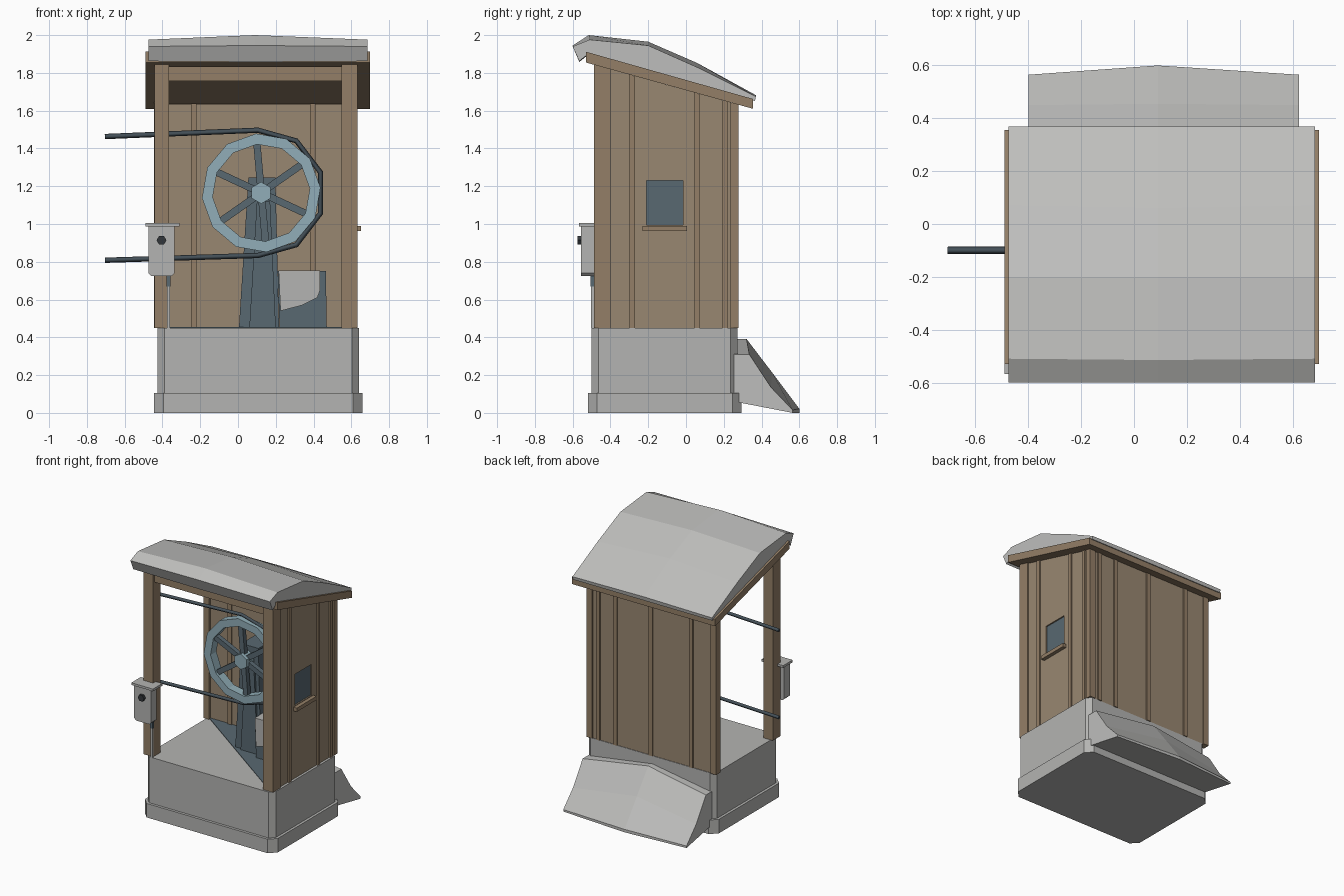
import bpy, bmesh, math
from mathutils import Vector, Matrix

if "Cube" in bpy.data.objects:
    bpy.data.objects.remove(bpy.data.objects["Cube"])


def material(name, r, g, b):
    lin = [(c / 255 / 12.92) if c < 11 else ((c / 255 + 0.055) / 1.055) ** 2.4 for c in (r, g, b)]
    m = bpy.data.materials.new(name)
    m.use_nodes = True
    m.diffuse_color = (*lin, 1)
    m.node_tree.nodes["Principled BSDF"].inputs["Base Color"].default_value = (*lin, 1)
    return m


PLANK = material("plank wood", 153, 135, 113)
TRIM = material("trim wood", 148, 127, 103)
STONE = material("concrete grey", 180, 180, 178)
SNOW = material("snow grey", 190, 190, 188)
STEEL = material("dark steel", 88, 104, 113)
CABLE = material("cable steel", 68, 80, 88)
RIM = material("pale blue", 145, 174, 184)
KNOB = material("knob black", 50, 54, 58)


def finish(name, bm, mat):
    bmesh.ops.recalc_face_normals(bm, faces=bm.faces)
    me = bpy.data.meshes.new(name)
    bm.to_mesh(me)
    bm.free()
    me.materials.append(mat)
    ob = bpy.data.objects.new(name, me)
    bpy.context.scene.collection.objects.link(ob)
    return ob


def loft(name, sections, mat):
    """Skin a list of equal-length point rings and cap both ends."""
    bm = bmesh.new()
    rings = [[bm.verts.new(p) for p in s] for s in sections]
    n = len(rings[0])
    for a, b in zip(rings, rings[1:]):
        for i in range(n):
            j = (i + 1) % n
            bm.faces.new((a[i], a[j], b[j], b[i]))
    bm.faces.new(rings[0])
    bm.faces.new(rings[-1])
    return finish(name, bm, mat)


def box(name, x, y, z, mat):
    ring = lambda h: [(x[0], y[0], h), (x[1], y[0], h), (x[1], y[1], h), (x[0], y[1], h)]
    return loft(name, [ring(z[0]), ring(z[1])], mat)


def prism_x(name, pts, x0, x1, mat):
    return loft(name, [[(x, y, z) for y, z in pts] for x in (x0, x1)], mat)


def chamfered(name, x, y, z, c, mat):
    pts = [(x[0] + c, y[0]), (x[1] - c, y[0]), (x[1], y[0] + c), (x[1], y[1] - c),
           (x[1] - c, y[1]), (x[0] + c, y[1]), (x[0], y[1] - c), (x[0], y[0] + c)]
    return loft(name, [[(a, b, h) for a, b in pts] for h in z], mat)


def disc(name, centre, r, y0, y1, sides, mat, turn=0):
    ring = lambda y: [(centre[0] + r * math.cos(turn + math.tau * i / sides), y,
                       centre[1] + r * math.sin(turn + math.tau * i / sides)) for i in range(sides)]
    return loft(name, [ring(y0), ring(y1)], mat)


def roof_z(y):
    return 1.855 - 0.277 * (y + 0.53)


# Foundation
BASE = 0.45
chamfered("plinth", (-0.445, 0.66), (-0.52, 0.295), (0, 0.105), 0.05, STONE)
chamfered("foundation", (-0.425, 0.64), (-0.5, 0.272), (0.1, BASE), 0.036, STONE)
loft("floor_plate", [[(-0.42, 0.25, h), (0.6, -0.48, h), (0.6, 0.25, h)]
                     for h in (BASE, BASE + 0.004)], STEEL)

# Walls: closed on the back and one side
box("back_wall", (-0.44, 0.625), (0.245, 0.268), (BASE, roof_z(0.262)), PLANK)
side = prism_x("side_wall", [(-0.48, BASE), (0.268, BASE), (0.268, roof_z(0.268)), (-0.48, roof_z(-0.48))],
               0.6, 0.622, PLANK)
cutter = box("window_cutter", (0.5, 0.7), (-0.21, -0.015), (0.995, 1.23), PLANK)
cutter.hide_render = True
mod = side.modifiers.new("window", 'BOOLEAN')
mod.object = cutter
mod.operation = 'DIFFERENCE'
bpy.context.view_layer.objects.active = side
bpy.ops.object.modifier_apply(modifier=mod.name)
bpy.data.objects.remove(cutter)
box("window_pane", (0.604, 0.612), (-0.212, -0.013), (0.99, 1.232), STEEL)
box("window_sill", (0.61, 0.65), (-0.23, 0.005), (0.962, 0.99), TRIM)

# Battens on the walls
for x in (0.54, 0.395, 0.1, -0.235):
    box("back_batten", (x - 0.015, x + 0.015), (0.262, 0.279), (BASE, roof_z(0.279)), TRIM)
for x in (0.395, -0.235):
    box("inner_batten", (x - 0.015, x + 0.015), (0.235, 0.25), (BASE, roof_z(0.25)), TRIM)
for y in (-0.285, 0.058, 0.207):
    prism_x("side_batten", [(y - 0.014, BASE), (y + 0.014, BASE), (y + 0.014, roof_z(y + 0.014)),
                            (y - 0.014, roof_z(y - 0.014))], 0.615, 0.633, TRIM)


# Corner posts and front beam
def post(name, x, y):
    prism_x(name, [(y[0], BASE), (y[1], BASE), (y[1], roof_z(y[1])), (y[0], roof_z(y[0]))], *x, TRIM)


post("front_left_post", (0.548, 0.632), (-0.487, -0.4))
post("front_right_post", (-0.443, -0.365), (-0.487, -0.4))
post("back_left_post", (0.585, 0.632), (0.235, 0.278))
post("back_right_post", (-0.445, -0.4), (0.225, 0.278))
box("front_beam", (-0.443, 0.615), (-0.47, -0.41), (1.757, 1.833), TRIM)

# Sloped roof board
prism_x("roof_board", [(-0.53, 1.855), (0.355, 1.61), (0.355, 1.662), (-0.53, 1.912)], -0.49, 0.7, TRIM)

# Snow on the roof: edge section and fuller middle section
edge = [(-0.565, 1.862), (-0.6, 1.94), (-0.51, 1.976), (-0.2, 1.945), (0.07, 1.825), (0.37, 1.675),
        (0.365, 1.652), (-0.525, 1.895)]
middle = [(-0.565, 1.858), (-0.6, 1.945), (-0.515, 2.0), (-0.2, 1.965), (0.06, 1.852), (0.37, 1.682),
          (0.365, 1.652), (-0.525, 1.89)]
loft("roof_snow", [[(x, y, z) for y, z in s]
                   for x, s in ((-0.475, edge), (0.09, middle), (0.685, edge))], SNOW)

# Snow bank behind the base
bank_edge = [(0.255, 0.06), (0.255, 0.31), (0.335, 0.31), (0.45, 0.135), (0.565, 0.015), (0.565, 0.0)]
bank_mid = [(0.255, 0.06), (0.27, 0.39), (0.32, 0.392), (0.455, 0.215), (0.6, 0.022), (0.6, 0.0)]
loft("snow_bank", [[(x, y, z) for y, z in s]
                   for x, s in ((-0.4, bank_edge), (0.09, bank_mid), (0.625, bank_edge))], SNOW)

# Wheel: faceted rim, six spokes and a hub
CX, CZ, WY = 0.123, 1.165, -0.1
TURN = math.radians(95)
bm = bmesh.new()
rings = []
for i in range(12):
    a = TURN + math.tau * i / 12
    rings.append([bm.verts.new((CX + r * math.cos(a), WY + d, CZ + r * math.sin(a)))
                  for r, d in ((0.315, -0.035), (0.315, 0.035), (0.258, 0.035), (0.258, -0.035))])
for i, a in enumerate(rings):
    b = rings[(i + 1) % 12]
    for k in range(4):
        bm.faces.new((a[k], a[(k + 1) % 4], b[(k + 1) % 4], b[k]))
finish("wheel_rim", bm, RIM)
for i in range(6):
    spoke = box("wheel_spoke", (0.03, 0.265), (-0.018, 0.018), (-0.019, 0.019), STEEL)
    spoke.matrix_world = Matrix.Translation((CX, WY, CZ)) @ Matrix.Rotation(-(TURN + i * math.tau / 6), 4, 'Y')
disc("wheel_hub", (CX, CZ), 0.058, WY - 0.045, WY + 0.04, 6, RIM, math.radians(30))
disc("wheel_axle", (CX, CZ), 0.03, WY, 0.06, 8, STEEL)

# Cable running round the wheel and out of the open side
cable = bpy.data.curves.new("cable", 'CURVE')
cable.dimensions = '3D'
cable.bevel_depth = 0.014
cable.bevel_resolution = 0
cable.use_fill_caps = True
path = [(-0.705, 1.463)]
path += [(CX + 0.332 * math.cos(math.radians(a)), CZ + 0.332 * math.sin(math.radians(a)))
         for a in (93, 56, 19, -19, -56, -93)]
path.append((-0.705, 0.808))
sp = cable.splines.new('POLY')
sp.points.add(len(path) - 1)
for p, (x, z) in zip(sp.points, path):
    p.co = (x, WY, z, 1)
cable.materials.append(CABLE)
bpy.context.scene.collection.objects.link(bpy.data.objects.new("cable", cable))


# Tapered pylon and motor housing
def tapered(name, low, high, y, z, mat):
    loft(name, [[(x[0], y[0], h), (x[1], y[0], h), (x[1], y[1], h), (x[0], y[1], h)]
                for x, h in ((low, z[0]), (high, z[1]))], mat)


tapered("pylon", (0.005, 0.217), (0.055, 0.198), (-0.04, 0.12), (BASE, 1.245), STEEL)
tapered("pylon_rib", (0.06, 0.2), (0.1, 0.17), (-0.055, -0.035), (BASE, 1.12), STEEL)
tapered("motor_housing", (0.22, 0.47), (0.21, 0.465), (-0.1, 0.12), (BASE, 0.75), STEEL)
loft("motor_cover", [[(0.225, y, 0.54), (0.34, y, 0.57), (0.42, y, 0.61), (0.435, y, 0.65),
                      (0.435, y, 0.754), (0.215, y, 0.754)] for y in (-0.108, 0.11)], STONE)

# Control box on the front post
loft("control_box", [[(-0.475, y, 0.74), (-0.46, y, 0.725), (-0.35, y, 0.725), (-0.335, y, 0.74),
                      (-0.335, y, 0.992), (-0.475, y, 0.992)] for y in (-0.555, -0.487)], STONE)
box("control_box_lid", (-0.49, -0.31), (-0.567, -0.455), (0.988, 1.005), STONE)
disc("control_knob", (-0.405, 0.914), 0.026, -0.575, -0.55, 6, KNOB)
box("conduit", (-0.376, -0.36), (-0.503, -0.487), (BASE, 0.68), STONE)
box("conduit_joint", (-0.378, -0.358), (-0.505, -0.485), (0.67, 0.73), STEEL)
